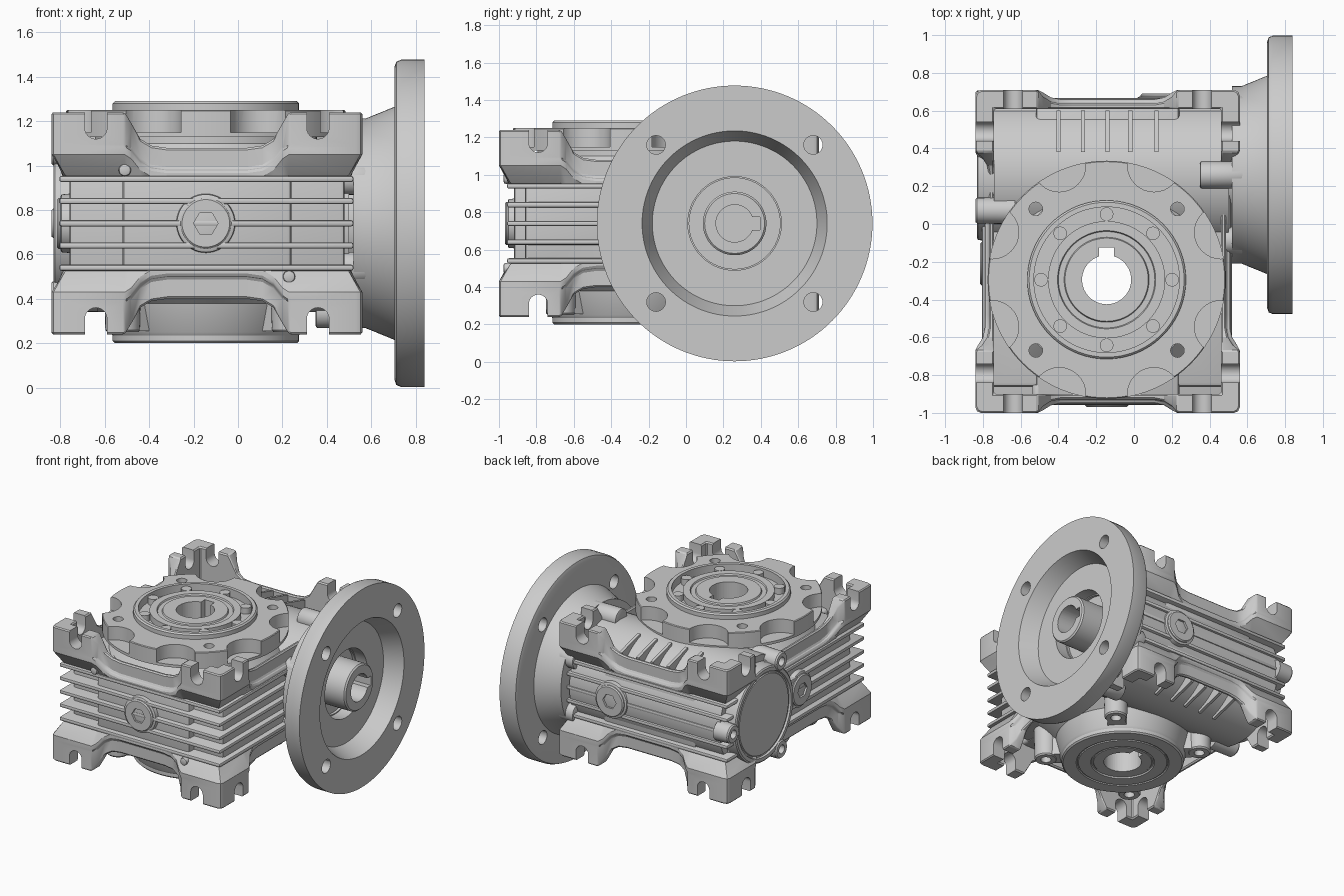
import bpy, bmesh
from math import sin, cos, pi, radians

if "Cube" in bpy.data.objects:
    bpy.data.objects.remove(bpy.data.objects["Cube"])

GX, GY = -0.145, -0.295      # output bore axis
WY, MZ = 0.26, 0.74          # worm axis, mid height


def place(axis, u, v, h):
    return {'X': (h, u, v), 'Y': (u, h, v), 'Z': (u, v, h)}[axis]


def finish(name, bm):
    bmesh.ops.remove_doubles(bm, verts=bm.verts, dist=1e-5)
    bmesh.ops.recalc_face_normals(bm, faces=bm.faces)
    me = bpy.data.meshes.new(name)
    bm.to_mesh(me)
    bm.free()
    ob = bpy.data.objects.new(name, me)
    bpy.context.collection.objects.link(ob)
    return ob


def loft(name, rings, wrap):
    """Skin closed rings of points; wrap joins last to first, otherwise cap."""
    bm = bmesh.new()
    vs = [[bm.verts.new(p) for p in r] for r in rings]
    m, n = len(vs), len(vs[0])
    for i in range(m if wrap else m - 1):
        a, b = vs[i], vs[(i + 1) % m]
        for j in range(n):
            bm.faces.new((a[j], a[(j + 1) % n], b[(j + 1) % n], b[j]))
    if not wrap:
        bm.faces.new(vs[0])
        bm.faces.new(vs[-1])
    return finish(name, bm)


def lathe(name, axis, u, v, prof, n=64):
    return loft(name, [[place(axis, u + r * cos(2 * pi * i / n), v + r * sin(2 * pi * i / n), h)
                        for r, h in prof] for i in range(n)], True)


def prism(name, axis, poly, h0, h1):
    return loft(name, [[place(axis, u, v, h) for u, v in poly] for h in (h0, h1)], False)


def cyl(name, axis, u, v, r, h0, h1, n=32):
    return prism(name, axis, [(u + r * cos(2 * pi * i / n), v + r * sin(2 * pi * i / n))
                              for i in range(n)], h0, h1)


def box(name, x0, x1, y0, y1, z0, z1):
    return prism(name, 'Z', [(x0, y0), (x1, y0), (x1, y1), (x0, y1)], z0, z1)


def apply(ob, mod):
    bpy.context.view_layer.objects.active = ob
    bpy.ops.object.modifier_apply(modifier=mod.name)


def bevel(ob, w, seg=2):
    m = ob.modifiers.new('bevel', 'BEVEL')
    m.width, m.segments, m.angle_limit = w, seg, radians(48)
    apply(ob, m)
    return ob


def cut(ob, cutter, keep=False):
    m = ob.modifiers.new('cut', 'BOOLEAN')
    m.operation, m.solver, m.object = 'DIFFERENCE', 'EXACT', cutter
    apply(ob, m)
    if not keep:
        bpy.data.objects.remove(cutter)
    return ob


def keyed(u, v, r, key, w, rot, n=40):
    """Circle with a keyway slot pointing along angle rot."""
    pts = [(r * cos(t), r * sin(t)) for t in
           [w / r + (2 * pi - 2 * w / r) * i / n for i in range(n + 1)]]
    pts += [(key, -w), (key, w)]
    return [(u + x * cos(rot) - y * sin(rot), v + x * sin(rot) + y * cos(rot)) for x, y in pts]


# ---- mounting rims with corner feet, dipped sides and an outer lip
# distance along side, inset, top z, bottom z
STEPS = [(0, .009, 1.24, 1.05), (.03, 0, 1.24, 1.05), (.33, 0, 1.24, 1.05), (.36, .015, 1.19, 1.03),
         (.40, .04, 1.12, .98), (.45, .05, 1.09, .95), (.52, .05, 1.08, .94)]


def rim(name, flip):
    rings = []
    for k in range(4):
        L, D = (.70, .855) if k % 2 == 0 else (.855, .70)
        side = [(-L + s, o, a, b) for s, o, a, b in STEPS]
        side += [(L - s, o, a, b) for s, o, a, b in STEPS[:0:-1]]
        for t, o, zt, zb in side:
            z3 = max(zb - .10, .93)
            up = o + .022 if o > .012 else o
            ring = []
            for i, z in ((up, zt), (up, zb + .045), (o, zb + .035), (o, zb),
                         (max(o + .01, .065), z3), (.10, z3), (.10, zt)):
                tt, d = max(-L + i, min(L - i, t)), D - i
                x, y = [(tt, -d), (d, tt), (-tt, d), (-d, -tt)][k]
                ring.append((x - .14, y - .145, 2 * MZ - z if flip else z))
            rings.append(ring)
    ob = bevel(loft(name, rings, True), .008, 1)
    # U slots run through both opposite walls
    s = -1 if flip else 1
    for axis, cs, h0, h1 in (('Y', (-.64, .36), -1.1, .8), ('X', (-.79, .49), -.95, .65)):
        for c in cs:
            u = [(c + .05 * cos(a), MZ + s * (.43 + .05 * sin(a * s) * s))
                 for a in [pi + pi * i / 12 for i in range(13)]]
            cut(ob, prism('slot', axis, u + [(c + .05, MZ + s * .6), (c - .05, MZ + s * .6)], h0, h1))
    return ob


rim('upper_rim', False)
rim('lower_rim', True)

# ---- housing core and cooling fins
body = [bevel(box('core_long', -.52, .24, -.92, .63, .47, 1.01), .02),
        bevel(box('core_wide', -.76, .48, -.86, .57, .48, 1.0), .02),
        cyl('worm_housing', 'X', WY, MZ, .40, -.74, .50, 64)]
for i in range(5):
    z = MZ + (i - 2) * .10
    body.append(bevel(box('cooling_fin', -.805, .52, -.957, .667, z - .014, z + .014), .010))
socket = cyl('worm_bore_cutter', 'X', WY, MZ, .25, .30, .70, 48)
for ob in body:
    cut(ob, socket, True)
bpy.data.objects.remove(socket)

# ---- output gear housing, bearing face and bottom cover
body.append(lathe('gear_housing', 'Z', GX, GY, [
    (0, .205), (.20, .205), (.205, .21), (.215, .21), (.22, .20), (.305, .20), (.308, .207), (.315, .207),
    (.32, .20), (.41, .20), (.42, .21), (.42, .235), (.43, .25), (.46, .38), (.60, .50), (.60, .98), (.50, 1.10),
    (.50, 1.20), (.42, 1.22), (.42, 1.28), (.41, 1.29), (.385, 1.29), (.385, 1.23), (.31, 1.23),
    (.31, 1.275), (.26, 1.275), (.255, 1.265), (.225, 1.265), (.22, 1.275), (0, 1.275)], 96))
bore = prism('bore_cutter', 'Z', keyed(GX, GY, .13, .17, .04, pi / 2), 0, 1.5)
for ob in body:
    cut(ob, bore, True)
bpy.data.objects.remove(bore)

# ---- scalloped output flange on top
disc = lathe('output_flange', 'Z', GX, GY, [(.40, 1.13), (.63, 1.13), (.63, 1.245), (.625, 1.25), (.40, 1.25)], 96)
for i in range(8):
    a = pi / 8 + i * pi / 4
    cut(disc, cyl('pocket', 'Z', GX + .655 * cos(a), GY + .655 * sin(a), .14, 1.15, 1.4))
    b = i * pi / 4
    cyl('bearing_stud', 'Z', GX + .347 * cos(b), GY + .347 * sin(b), .036, 1.2, 1.275, 20)
for i in range(4):
    a = pi / 4 + i * pi / 2
    x, y = GX + .53 * cos(a), GY + .53 * sin(a)
    cut(disc, cyl('hole', 'Z', x, y, .036, 1.0, 1.4, 20))
    lathe('bottom_cover_ear', 'Z', x, y, [(.036, .25), (.07, .25), (.078, .26), (.085, .52), (.036, .52)], 24)
    p = [(r * cos(a) - s * sin(a) + GX, r * sin(a) + s * cos(a) + GY)   # web tying each ear to the cover
         for r, s in ((.38, -.07), (.49, -.06), (.49, .06), (.38, .07))]
    prism('bottom_ear_web', 'Z', p, .255, .5)

# ---- ribs along the back ledge, top and bottom
for x in (-.40, -.27, -.14, -.02, .12):
    for s in (1, -1):
        prism('back_rib', 'X', [(.38, MZ + s * .2), (.60, MZ + s * .2), (.60, MZ + s * .34), (.38, MZ + s * .40)],
              x - .011, x + .011)

# ---- input motor flange
flange = lathe('motor_flange', 'X', WY, MZ, [
    (.25, .71), (.44, .71), (.495, .84), (.737, .84), (.737, .735), (.728, .713), (.705, .705),
    (.525, .705), (.47, .57), (.47, .52), (.25, .52)], 128)
for sy in (-1, 1):
    for sz in (-1, 1):
        cut(flange, cyl('hole', 'X', WY + sy * .42, MZ + sz * .42, .05, .5, 1, 24))
shaft = lathe('worm_shaft_hub', 'X', WY, MZ, [
    (0, .36), (.26, .36), (.26, .62), (.243, .62), (.243, .60), (.17, .60), (.17, .81), (.16, .82), (0, .82)], 64)
cut(shaft, prism('key', 'X', keyed(WY, MZ, .10, .135, .035, 0), .42, 1))

# ---- bolt bosses around the input side, the top and bottom ones long
for i in range(6):
    a = pi / 2 + i * pi / 3
    bevel(cyl('input_bolt_boss', 'X', WY + .40 * cos(a), MZ + .40 * sin(a), .072,
              .35 if i % 3 == 0 else .46, .585, 24), .01)

# ---- worm end cover with three ears on the left
lathe('worm_end_cover', 'X', WY, MZ, [
    (0, -.825), (.29, -.825), (.295, -.818), (.305, -.818), (.31, -.832), (.335, -.832),
    (.345, -.825), (.36, -.66), (0, -.66)], 72)
for i in range(3):
    a = i * 2 * pi / 3
    lathe('end_cover_ear', 'X', WY + .378 * cos(a), MZ + .378 * sin(a), [
        (0, -.77), (.032, -.77), (.032, -.84), (.06, -.84), (.068, -.83),
        (.072, -.72 if i == 0 else -.63), (0, -.72 if i == 0 else -.63)], 24)


# ---- hexagon socket plugs
def plug(name, axis, u, h, s):
    lathe(name + '_seat', axis, u, MZ, [(0, h - s * .12), (.14, h - s * .12), (.13, h - s * .02),
                                        (.12, h - s * .015), (0, h - s * .015)], 48)
    ob = lathe(name, axis, u, MZ, [(0, h - s * .06), (.115, h - s * .06), (.115, h - s * .008),
                                   (.107, h), (0, h)], 48)
    cut(ob, cyl('socket', axis, u, MZ, .055, h - .04, h + .04, 6))


plug('front_plug', 'Y', GX, -.968, -1)
plug('back_plug', 'Y', .15, .69, 1)
plug('left_plug', 'X', -.21, -.815, -1)

# ---- small dowel pins on the front
for x, z in ((-.51, .98), (.23, .50)):
    bevel(cyl('dowel_pin', 'Y', x, z, .028, -.975, -.85, 20), .01)

# ---- smooth shading with sharp edges kept
bpy.ops.object.select_all(action='DESELECT')
for ob in bpy.context.collection.objects:
    ob.select_set(True)
    bpy.context.view_layer.objects.active = ob
bpy.ops.object.shade_smooth_by_angle(angle=radians(29))
